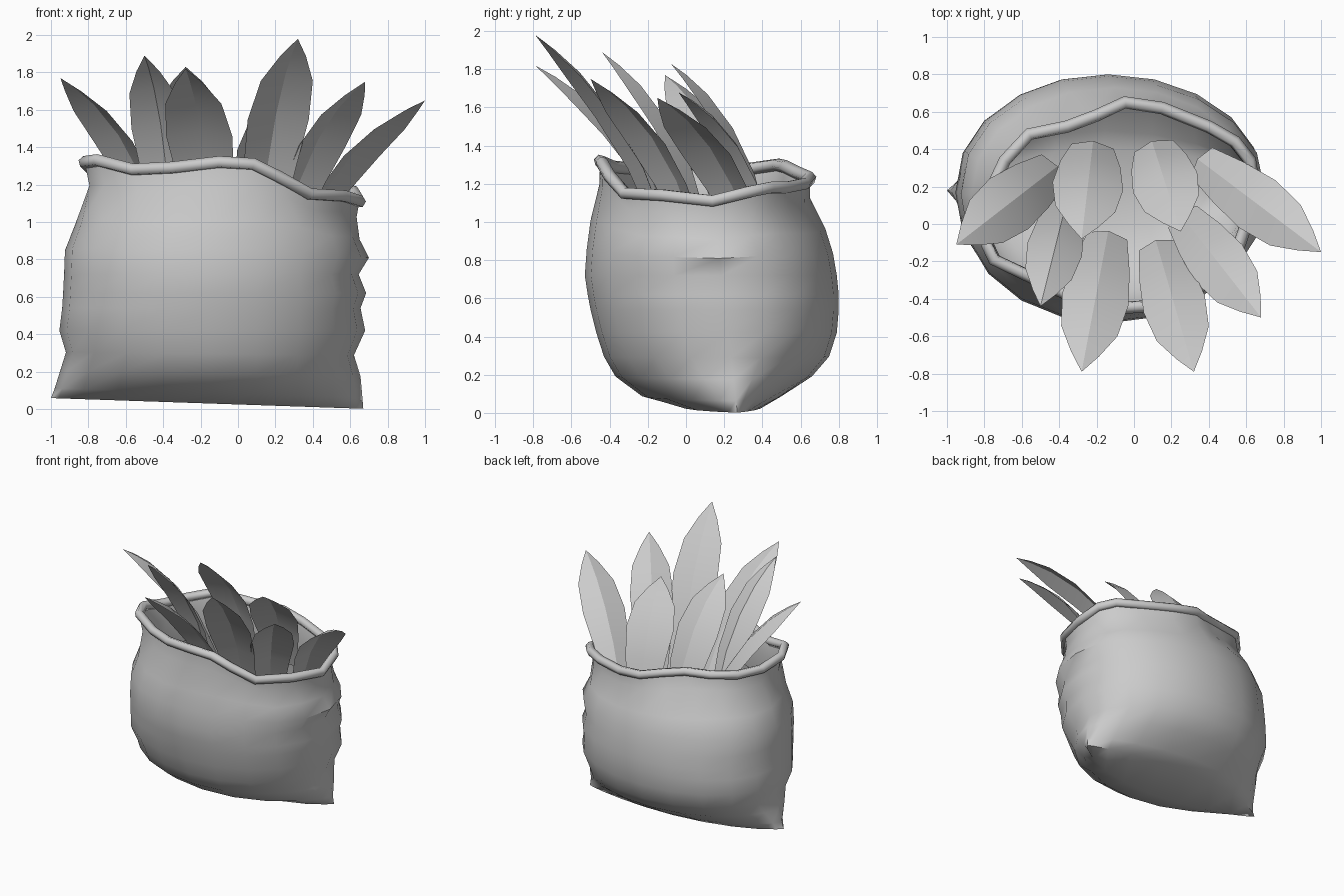
import bpy
from math import cos, sin, pi, radians
from mathutils import Vector

if "Cube" in bpy.data.objects:
    bpy.data.objects.remove(bpy.data.objects["Cube"])


def make_mesh(name, verts, faces, angle=35):
    me = bpy.data.meshes.new(name)
    me.from_pydata([tuple(v) for v in verts], [], faces)
    ob = bpy.data.objects.new(name, me)
    bpy.context.collection.objects.link(ob)
    bpy.ops.object.select_all(action='DESELECT')
    ob.select_set(True)
    bpy.context.view_layer.objects.active = ob
    bpy.ops.object.shade_smooth_by_angle(angle=radians(angle))
    return ob


# Wavy mouth of the sack: from the right seam round the back to the left seam, then the front
rim = [Vector(p) for p in (
    (.65, .14, 1.11), (.62, .34, 1.16), (.54, .44, 1.18), (.40, .52, 1.18), (.15, .62, 1.20),
    (-.05, .65, 1.23), (-.20, .58, 1.26), (-.36, .52, 1.29), (-.56, .48, 1.30), (-.69, .34, 1.28),
    (-.78, .15, 1.28), (-.82, -.04, 1.32), (-.75, -.19, 1.33), (-.56, -.28, 1.28), (-.35, -.38, 1.29),
    (-.10, -.45, 1.32), (.08, -.44, 1.31), (.22, -.40, 1.24), (.38, -.32, 1.15), (.56, -.12, 1.14))]
N = len(rim)

# Sack rings: z, left x, right x, front y, back y, pinch power, seam wrinkle
rows = [
    (.01, -1.0, .67, -.02, .40, 1.6, 0), (.07, -.98, .665, -.23, .50, 1.5, 0),
    (.18, -.95, .655, -.37, .66, 1.2, .0), (.29, -.92, .64, -.43, .75, 1.0, -.02),
    (.42, -.955, .66, -.47, .79, .92, .02), (.54, -.94, .66, -.50, .80, .9, -.005),
    (.62, -.935, .66, -.515, .80, .9, .025), (.72, -.93, .66, -.53, .79, .9, -.015),
    (.83, -.925, .67, -.52, .77, .9, .03), (.95, -.87, .65, -.50, .73, .95, 0),
    (1.10, -.79, .61, -.46, .65, .95, 0)]
verts = []
for k, (z, xl, xr, yf, yb, p, wob) in enumerate(rows):
    for i in range(N):
        c, s = cos(2 * pi * i / N), sin(2 * pi * i / N)
        ym = .225 + .045 * c * max(0, 1 - z) - .07 * z
        x = (xl + xr) / 2 + (xr - xl) / 2 * c + wob * max(c, 0) ** 3
        y = ym + ((yb - ym) if s > 0 else (yf - ym)) * abs(s) ** p
        zz = z + max(0, 1 - z / .4) * (.015 - .035 * x)
        if z > .72:
            zz = .72 + (z - .72) * (rim[i].z - .72) / .48
        v = Vector((x, y, zz))
        if k == len(rows) - 1:
            v.xy = v.xy.lerp(rim[i].xy, .6)
        verts.append(v)
# mouth and inner lining
mid = Vector((-.08, .1))
for scale, drop in ((1, 0), (.95, .13), (1.0, .35)):
    for v in rim:
        q = mid + (v.xy - mid) * scale
        verts.append(Vector((q.x, q.y, v.z - drop)))
R = len(verts) // N
faces = [(r * N + i, r * N + (i + 1) % N, (r + 1) * N + (i + 1) % N, (r + 1) * N + i)
         for r in range(R - 1) for i in range(N)]
# underside: strips between the front and back halves of the lowest ring
h = N // 2
faces += [(0, N - 1, 1), (h, h - 1, h + 1)]
faces += [(i, N - i, N - i - 1, i + 1) for i in range(1, h - 1)]
make_mesh("sack", verts, faces, 50)

# Rolled hem round the mouth
cu = bpy.data.curves.new("sack_rim", 'CURVE')
cu.dimensions = '3D'
cu.bevel_depth = .034
cu.bevel_resolution = 1
sp = cu.splines.new('POLY')
sp.points.add(N - 1)
for pt, v in zip(sp.points, rim):
    pt.co = (*v, 1)
sp.use_cyclic_u = True
sp.use_smooth = True
bpy.context.collection.objects.link(bpy.data.objects.new("sack_rim", cu))


# Pointed leaf, folded along its midrib: rises steeply, then arches forward
def leaf(name, root, tip, half):
    a, b = Vector(root), Vector(tip)
    d = Vector((b.x - a.x, b.y - a.y, 0)).normalized()
    ctrl = (a + b) / 2 - d * .15 + Vector((0, 0, .12))
    side = Vector((0, 0, 1)).cross(d)
    vs, fs = [], []
    for t, w in ((0, .6), (.3, .85), (.55, 1), (.76, .85), (.9, .42)):
        c = a * (1 - t) ** 2 + ctrl * 2 * t * (1 - t) + b * t * t
        tan = ((ctrl - a) * (1 - t) + (b - ctrl) * t).normalized()
        n = tan.cross(side).normalized()
        if n.dot(d) > 0:
            n = -n
        vs += [c - side * half * w - n * .025 * w, c + n * .025 * w, c + side * half * w - n * .025 * w]
    for r in range(4):
        for j in range(2):
            q = r * 3 + j
            fs.append((q, q + 1, q + 4, q + 3))
    vs.append(b)
    fs += [(12, 13, 15), (13, 14, 15)]
    make_mesh(name, vs, fs, 20)


leaves = [
    ((-.42, .30, .92), (-.95, -.11, 1.77), .17),
    ((-.36, .12, .92), (-.50, -.44, 1.89), .15),
    ((-.14, -.05, .92), (-.28, -.79, 1.82), .18),
    ((.12, -.10, .92), (.32, -.79, 1.98), .17),
    ((.25, .05, .90), (.68, -.50, 1.75), .16),
    ((.35, .34, .90), (1.0, -.15, 1.65), .16),
    ((-.22, .43, .92), (-.28, -.08, 1.83), .19),
    ((.10, .43, .92), (.25, -.04, 1.68), .18),
]
for n, (root, tip, half) in enumerate(leaves, 1):
    leaf(f"leaf_{n}", root, tip, half)
